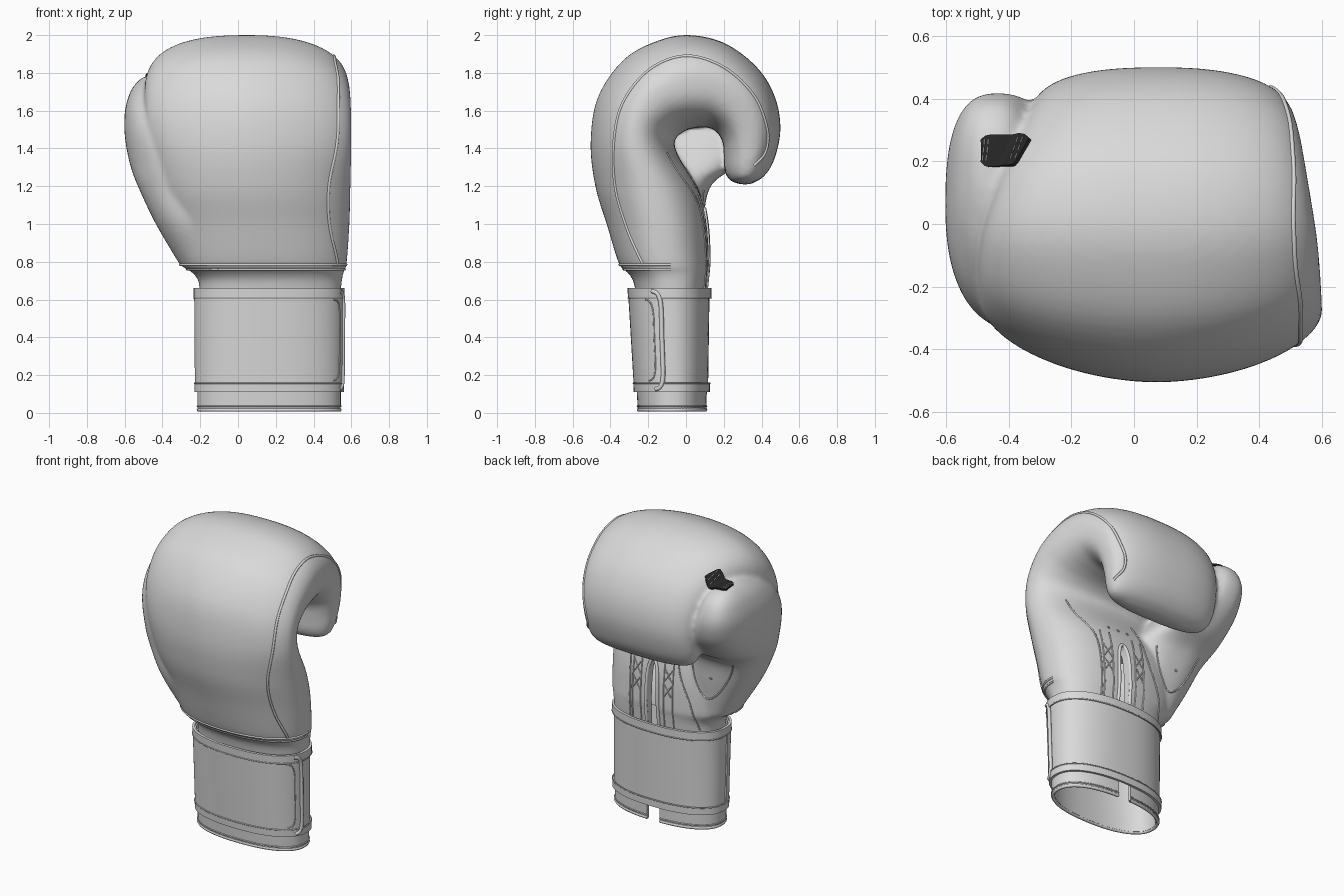
import bpy, bmesh, math
from mathutils import Vector
from mathutils.bvhtree import BVHTree

cube = bpy.data.objects.get("Cube")
if cube:
    bpy.data.objects.remove(cube)


def material(name, rgb):
    mat = bpy.data.materials.new(name)
    mat.use_nodes = True
    mat.diffuse_color = (*rgb, 1)
    mat.node_tree.nodes["Principled BSDF"].inputs["Base Color"].default_value = (*rgb, 1)
    return mat


LEATHER = material("pale leather", (0.7, 0.7, 0.7))
BLACK = material("black webbing", (0.02, 0.02, 0.02))
THREAD = material("white thread", (0.8, 0.8, 0.8))


def add_object(name, data, mat):
    obj = bpy.data.objects.new(name, data)
    data.materials.append(mat)
    bpy.context.collection.objects.link(obj)
    return obj


def spline(points, steps):
    """Catmull-Rom interpolation of tuples of any length."""
    out = []
    pts = [points[0]] + list(points) + [points[-1]]
    for a, b, c, d in zip(pts, pts[1:], pts[2:], pts[3:]):
        for k in range(steps):
            t = k / steps
            out.append(tuple(q + t / 2 * (r - p + t * (2 * p - 5 * q + 4 * r - s + t * (3 * (q - r) + s - p)))
                             for p, q, r, s in zip(a, b, c, d)))
    return out + [tuple(points[-1])]


def oval(t, n):
    """Unit superellipse point."""
    c, s = math.cos(t), math.sin(t)
    return math.copysign(abs(c) ** (2 / n), c), math.copysign(abs(s) ** (2 / n), s)


def loft(bm, sections, sides=64, steps=5):
    """Closed skin over sections: outer y, z, inner y, z, lowest x, highest x, squareness."""
    rings = []
    for oy, oz, iy, iz, lo, hi, n in spline(sections, steps):
        ring = []
        for k in range(sides):
            t = math.tau * k / sides
            square = n if math.cos(t) > 0 else 1.6 * n - 1.15
            u, v = oval(t, square + (.4 if math.sin(t) > 0 else 0))
            ring.append(bm.verts.new(((lo + hi) / 2 + u * (hi - lo) / 2,
                                      (oy + iy) / 2 + v * (iy - oy) / 2,
                                      (oz + iz) / 2 + v * (iz - oz) / 2)))
        rings.append(ring)
    for a, b in zip(rings, rings[1:]):
        for k in range(sides):
            j = (k + 1) % sides
            bm.faces.new((a[k], a[j], b[j], b[k]))
    bm.faces.new(rings[0])
    bm.faces.new(rings[-1])


def padded(name, *parts):
    bm = bmesh.new()
    for sections in parts:
        loft(bm, sections)
    bmesh.ops.recalc_face_normals(bm, faces=bm.faces)
    data = bpy.data.meshes.new(name)
    bm.to_mesh(data)
    bm.free()
    data.shade_smooth()
    return add_object(name, data, LEATHER)


# Padded hand: curled mitt and thumb, fused and softened
MITT = [(-.26, .60, .10, .60, -.20, .54, 2.2), (-.28, .70, .11, .70, -.21, .55, 2.2),
        (-.315, .75, .115, .75, -.25, .56, 2.2), (-.355, .79, .12, .79, -.30, .575, 2.1),
        (-.42, 1.0, .11, 1.0, -.37, .59, 2), (-.48, 1.2, .07, 1.17, -.43, .595, 1.95),
        (-.505, 1.43, -.04, 1.36, -.46, .6, 1.85), (-.467, 1.67, -.06, 1.44, -.485, .6, 1.8),
        (-.33, 1.87, -.02, 1.485, -.495, .595, 2), (-.15, 1.97, .03, 1.505, -.49, .585, 2.2),
        (.02, 2.0, .07, 1.51, -.465, .57, 2.3), (.21, 1.955, .12, 1.51, -.42, .55, 2.3),
        (.38, 1.825, .165, 1.485, -.365, .53, 2.3), (.472, 1.67, .195, 1.43, -.335, .51, 2.3),
        (.5, 1.5, .2, 1.36, -.32, .49, 2.3), (.467, 1.34, .205, 1.28, -.31, .47, 2.2),
        (.41, 1.25, .235, 1.23, -.26, .43, 2.2), (.34, 1.21, .29, 1.21, -.12, .30, 2.2)]
THUMB = [(-.26, .78, .06, .78, -.305, .0, 2.1), (-.34, 1.0, .09, 1.0, -.435, .03, 2.1),
         (-.35, 1.2, .13, 1.2, -.53, .0, 2.1), (-.35, 1.31, .27, 1.31, -.57, -.08, 2.1),
         (-.335, 1.43, .37, 1.43, -.595, -.17, 2.1), (-.3, 1.53, .41, 1.53, -.602, -.23, 2.1),
         (-.23, 1.62, .415, 1.62, -.595, -.285, 2.1), (-.11, 1.71, .38, 1.71, -.565, -.33, 2.1),
         (.02, 1.765, .31, 1.765, -.52, -.38, 2.1), (.11, 1.785, .22, 1.785, -.48, -.43, 2.1)]
hand = padded("padded_hand", MITT, THUMB)
remesh = hand.modifiers.new("fuse", 'REMESH')
remesh.mode = 'VOXEL'
remesh.voxel_size = 0.014
remesh.use_smooth_shade = True
soften = hand.modifiers.new("soften", 'SMOOTH')
soften.factor, soften.iterations = 0.5, 6
bpy.context.view_layer.update()
surface = BVHTree.FromObject(hand, bpy.context.evaluated_depsgraph_get())

# Hollow inside and the palm slit
HOLLOW = [(-.225, .55, .065, .55, -.16, .50, 2.2), (-.25, .72, .07, .72, -.17, .51, 2.2),
          (-.33, .9, .07, .9, -.24, .52, 2.2), (-.38, 1.1, .04, 1.1, -.28, .5, 2.2),
          (-.36, 1.25, -.06, 1.25, -.2, .42, 2.2)]
SLIT = [(-.12, .55, .3, .55, .135, .205, 2.2), (-.12, .95, .3, .95, .14, .2, 2.2),
        (-.12, 1.04, .3, 1.04, .15, .19, 2.2), (-.12, 1.07, .3, 1.07, .165, .175, 2.2)]
for name, sections in [("hollow_cutter", HOLLOW), ("slit_cutter", SLIT)]:
    cutter = padded(name, sections)
    cutter.hide_render = True
    cutter.hide_set(True)
    cut = hand.modifiers.new(name, 'BOOLEAN')
    cut.operation, cut.object = 'DIFFERENCE', cutter
crisp = hand.modifiers.new("crisp edges", 'EDGE_SPLIT')
crisp.split_angle = math.radians(60)


# Details laid onto the hand
def drop(origin, direction, lift=0.0):
    """Point where a ray meets the hand, raised off the surface."""
    hit, normal, _, _ = surface.ray_cast(Vector(origin), Vector(direction))
    return hit + normal * lift if hit else None


def tube(name, points, radius, mat=LEATHER):
    points = [p for p in points if p is not None]
    if len(points) < 2:
        return
    data = bpy.data.curves.new(name, 'CURVE')
    data.dimensions = '3D'
    data.bevel_depth = radius
    data.bevel_resolution = 1
    line = data.splines.new('POLY')
    line.points.add(len(points) - 1)
    for p, co in zip(line.points, points):
        p.co = (*co, 1)
    add_object(name, data, mat)


def grid(name, rows, mat, thickness, closed=False):
    """Smooth thick sheet through rows of points."""
    w = len(rows[0])
    faces = [(r * w + k, r * w + (k + 1) % w, (r + 1) * w + (k + 1) % w, (r + 1) * w + k)
             for r in range(len(rows) - 1) for k in range(w if closed else w - 1)]
    data = bpy.data.meshes.new(name)
    data.from_pydata([tuple(p) for row in rows for p in row], [], faces)
    data.shade_smooth()
    obj = add_object(name, data, mat)
    solid = obj.modifiers.new("thickness", 'SOLIDIFY')
    solid.thickness, solid.offset = thickness, -1
    split = obj.modifiers.new("crisp edges", 'EDGE_SPLIT')
    split.split_angle = math.radians(50)


# Seam round the little-finger side
SIDE = [(-.23, .79), (-.31, .97), (-.375, 1.2), (-.38, 1.45), (-.33, 1.65), (-.19, 1.82),
        (0, 1.89), (.2, 1.83), (.36, 1.68), (.43, 1.5), (.42, 1.38), (.36, 1.31)]
tube("side_welt", [drop((2, y, z), (-1, 0, 0)) for y, z in spline(SIDE, 6)], .008)


# Palm seams and lacing strips
def palm(x, z):
    return drop((x, .19, z), (0, -1, 0), .001)


def palm_seam(name, points, radius=.005):
    tube(name, [palm(x, z) for x, z in spline(points, 6)], radius)


palm_seam("palm_edge_seam", [(.45, 1.38), (.43, 1.25), (.36, 1.1), (.34, .9), (.34, .66)])
palm_seam("thumb_seam", [(-.1, 1.18), (-.13, 1.02), (-.2, .91), (-.28, .95), (-.37, 1.08), (-.42, 1.2)])
palm_seam("thumb_base_seam", [(.02, 1.3), (-.02, 1.05), (-.1, .85), (-.14, .67)])
palm_seam("slit_welt", [(.125, .66), (.13, .95), (.145, 1.05), (.17, 1.08), (.195, 1.05), (.21, .95), (.215, .66)], .011)
for side in (-1, 1):
    for edge in (.085, .15):
        x = .17 + side * edge
        palm_seam("lace_strip_seam", [(x, .66), (x, .9), (x, 1.15)])
    a, b = .17 + side * .09, .17 + side * .145
    for z in (.86, .96):
        palm_seam("cross_stitch", [(a, z), (b, z + .08)], .004)
        palm_seam("cross_stitch", [(b, z), (a, z + .08)], .004)

# Air holes with a raised rim
for x, z in [(.1, 1.2), (.17, 1.2), (.24, 1.2), (-.25, 1.06)]:
    tube("air_hole_rim", [palm(x + .007 * math.cos(k * math.tau / 10), z + .007 * math.sin(k * math.tau / 10))
                          for k in range(11)], .003)


# Wrist: hollow sleeve with a slit, wrapped by a strap
def wrist(t, z, grow=0.0):
    u, v = oval(t, 2.3)
    k = z / .66
    low, high = -.25 - .04 * k, .105 + .01 * k
    return (.165 + u * (.375 + .005 * k + grow), (low + high) / 2 + v * ((high - low) / 2 + grow), z)


def arc(start, end):
    return [math.radians(start + (end - start) * k / 72) for k in range(73)]


def band(name, z0, z1, grow, thickness, start=0, end=360, rise=8):
    closed = end - start == 360
    turn = arc(start, end)[:-1] if closed else arc(start, end)
    grid(name, [[wrist(t, z0 + (z1 - z0) * r / rise, grow) for t in turn] for r in range(rise + 1)],
         LEATHER, thickness, closed)


def ring(name, z, grow, radius, start=0, end=360):
    tube(name, [wrist(t, z, grow) for t in arc(start, end)], radius)


band("sleeve", .015, .62, .004, .018, 95, 445)
ring("sleeve_hem", .016, -.002, .011, 95, 445)
ring("sleeve_stitch", .035, .005, .004, 95, 445)
band("strap", .13, .65, .01, .015)
band("strap_flap", .125, .655, .018, .012, 184, 350)
for z0, z1, stitch in [(.61, .66, .608), (.11, .155, .157)]:
    band("strap_binding", z0, z1, .02, .016, rise=2)
    ring("strap_stitch", stitch, .019, .004)

# Flap end: rounded binding and stitch on the side
for angle, reach, radius in [(350, .0, .012), (339, .045, .004)]:
    corner = [(angle - 12, .645 - reach), (angle - 4, .63 - reach), (angle, .57 - reach), (angle, .4),
              (angle, .2 + reach), (angle - 4, .14 + reach), (angle - 12, .125 + reach)]
    tube("flap_end", [wrist(math.radians(t), z, .018) for t, z in spline(corner, 4)], radius)

# Welts where the padding meets the wrist
for z, radius in [(.785, .007), (.76, .006)]:
    sweep = [oval(t, 2.5) for t in arc(178, 362)]
    tube("padding_welt", [drop((.14 + u, -.1 + v * .6, z), (-u, -v * .6, 0)) for u, v in sweep], radius)

# Webbing tab tying the thumb to the fingers, with stitches
rows = []
for k in range(13):
    u = k / 12
    half = .05 * (1 - abs(2 * u - 1) ** 8 * .3)
    rows.append([drop((-.485 + (.138 + .02 * w) * u, .232 + half * w, 3), (0, 0, -1), .014)
                 for w in (1, .5, 0, -.5, -1)])
grid("thumb_tab", rows, BLACK, .012)
for x, lean in [(-.478, .1), (-.467, .1), (-.372, .35), (-.358, .35)]:
    for y in (-.025, 0, .025):
        tube("tab_stitch", [drop((x + lean * (y + d), .235 + y + d, 3), (0, 0, -1), .015)
                            for d in (-.008, .008)], .002, THREAD)
